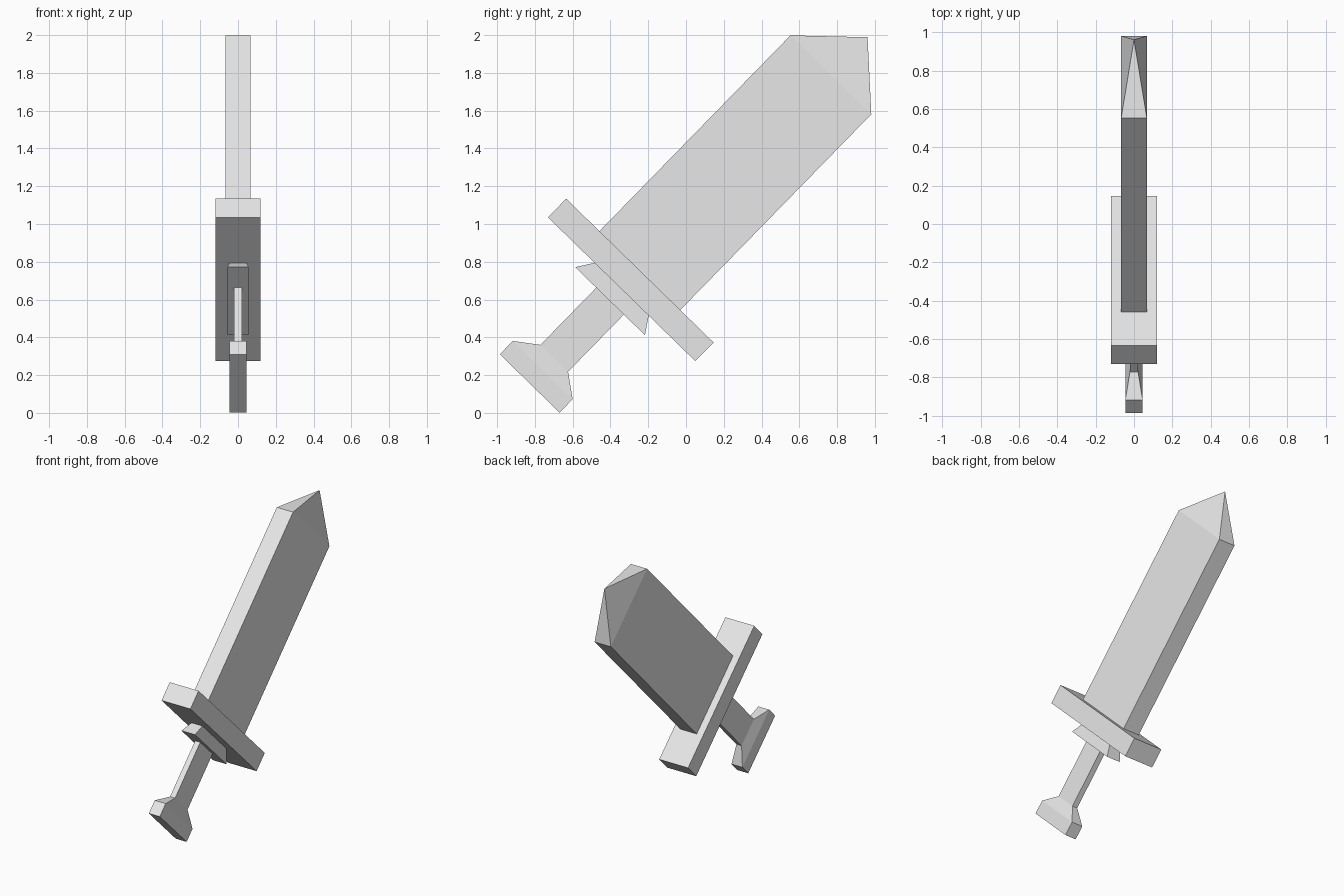
import bpy
import bmesh
import math
from mathutils import Matrix

default = bpy.data.objects.get("Cube")
if default:
    bpy.data.objects.remove(default, do_unlink=True)

# One pale grey for the whole sword
grey = bpy.data.materials.new("pale_grey")
grey.use_nodes = True
colour = (0.8, 0.8, 0.8, 1.0)
grey.diffuse_color = colour
grey.node_tree.nodes["Principled BSDF"].inputs["Base Color"].default_value = colour

# Sword axis leans back in the y-z plane, with its origin at the guard centre
PLACE = Matrix.Translation((0, -0.2925, 0.704)) @ Matrix.Rotation(math.radians(-44.3), 4, "X")


def loft(name, sections):
    """Join rectangles given as (distance along axis, half width, half thickness)."""
    bm = bmesh.new()
    rings = []
    for along, width, thick in sections:
        if width == 0:
            rings.append([bm.verts.new((0, 0, along))] * 4)
        else:
            rings.append([bm.verts.new((sx * thick, sy * width, along))
                          for sx, sy in ((-1, -1), (1, -1), (1, 1), (-1, 1))])
    for low, high in zip(rings, rings[1:]):
        for i in range(4):
            j = (i + 1) % 4
            corners = [low[i], low[j], high[j], high[i]]
            bm.faces.new(list(dict.fromkeys(corners)))
    for ring in (rings[0], rings[-1]):
        if len(set(ring)) == 4:
            bm.faces.new(ring)
    bmesh.ops.recalc_face_normals(bm, faces=bm.faces[:])
    mesh = bpy.data.meshes.new(name)
    bm.to_mesh(mesh)
    bm.free()
    mesh.materials.append(grey)
    obj = bpy.data.objects.new(name, mesh)
    obj.matrix_world = PLACE
    bpy.context.collection.objects.link(obj)
    return obj


# Broad blade with a pyramid point
loft("blade", [(0.069, 0.299, 0.067), (1.517, 0.299, 0.067), (1.795, 0, 0)])

# Cross guard and the tapered collar beneath it
loft("cross_guard", [(-0.069, 0.545, 0.119), (0.069, 0.545, 0.119)])
loft("collar", [(-0.157, 0.258, 0.056), (-0.069, 0.2, 0.045)])

# Thin grip and flared pommel
loft("grip", [(-0.58, 0.102, 0.021), (-0.157, 0.102, 0.021)])
loft("pommel", [(-0.766, 0.221, 0.045), (-0.667, 0.221, 0.045), (-0.58, 0.102, 0.021)])
